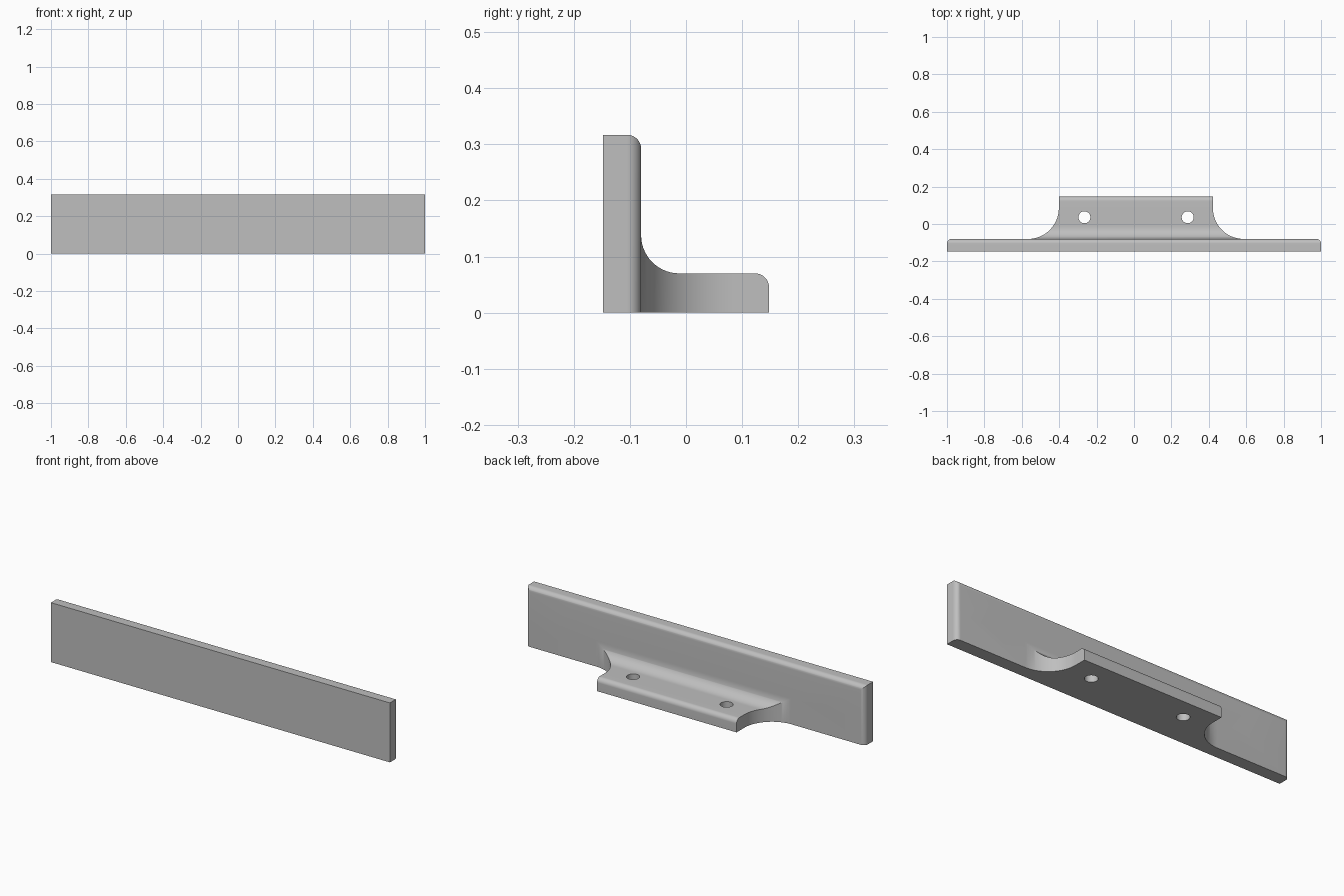
import bpy, bmesh, math
from mathutils import Vector

if "Cube" in bpy.data.objects:
    bpy.data.objects.remove(bpy.data.objects["Cube"])


def arc(cx, cy, r, a0, a1, n=14):
    """Points on a circular arc, angles in degrees."""
    return [(cx + r * math.cos(math.radians(a0 + (a1 - a0) * i / n)),
             cy + r * math.sin(math.radians(a0 + (a1 - a0) * i / n))) for i in range(n + 1)]


def prism(name, points, direction):
    """Closed 3D outline extruded along a direction."""
    bm = bmesh.new()
    face = bm.faces.new([bm.verts.new(p) for p in points])
    ext = bmesh.ops.extrude_face_region(bm, geom=[face])
    bmesh.ops.translate(bm, vec=Vector(direction),
                        verts=[v for v in ext["geom"] if isinstance(v, bmesh.types.BMVert)])
    bmesh.ops.recalc_face_normals(bm, faces=bm.faces)
    mesh = bpy.data.meshes.new(name)
    bm.to_mesh(mesh)
    bm.free()
    obj = bpy.data.objects.new(name, mesh)
    bpy.context.collection.objects.link(obj)
    return obj


def cut(target, cutter, operation):
    """Apply a boolean and discard the cutter."""
    cutter.hide_render = True
    mod = target.modifiers.new("cut", 'BOOLEAN')
    mod.operation, mod.solver, mod.object = operation, 'EXACT', cutter
    bpy.context.view_layer.objects.active = target
    bpy.ops.object.modifier_apply(modifier=mod.name)
    bpy.data.objects.remove(cutter)


FRONT, FACE, TIP, TOP, R = -0.148, -0.08, 0.148, 0.317, 0.025

# L-shaped side profile (y, z): upright plate, fillet, shelf with rounded lip
profile = ([(FRONT, 0), (TIP, 0)]
           + arc(TIP - R, 0.07 - R, R, 0, 90)
           + arc(FACE + 0.068, 0.138, 0.068, 270, 180)
           + arc(FACE - R, TOP - R, R, 0, 90)
           + [(FRONT, TOP)])
bracket = prism("angle_bracket", [(-1.2, y, z) for y, z in profile], (2.4, 0, 0))

# Plan outline (x, y): rounded plate ends and concave shelf shoulders
plan = ([(-1, -0.3), (1, -0.3)]
        + arc(1 - R, FACE - R, R, 0, 90)
        + arc(0.587, FACE + 0.165, 0.165, 270, 180, 24)
        + [(0.422, 0.3), (-0.402, 0.3)]
        + arc(-0.567, FACE + 0.165, 0.165, 0, -90, 24)
        + arc(-1 + R, FACE - R, R, 90, 180))
cut(bracket, prism("plan_cutter", [(x, y, -0.2) for x, y in plan], (0, 0, 0.8)), 'INTERSECT')

# Two screw holes through the shelf
for x in (-0.265, 0.287):
    circle = arc(x, 0.036, 0.032, 0, 360, 40)[:-1]
    cut(bracket, prism("hole_cutter", [(a, b, -0.1) for a, b in circle], (0, 0, 0.3)), 'DIFFERENCE')

# Single grey colour, smooth rounds with crisp edges
grey = bpy.data.materials.new("plain grey")
grey.diffuse_color = (0.52, 0.52, 0.52, 1)
grey.use_nodes = True
grey.node_tree.nodes["Principled BSDF"].inputs["Base Color"].default_value = grey.diffuse_color
bracket.data.materials.clear()
bracket.data.materials.append(grey)
bpy.ops.object.select_all(action='DESELECT')
bracket.select_set(True)
bpy.context.view_layer.objects.active = bracket
bpy.ops.object.shade_smooth_by_angle(angle=math.radians(30))
